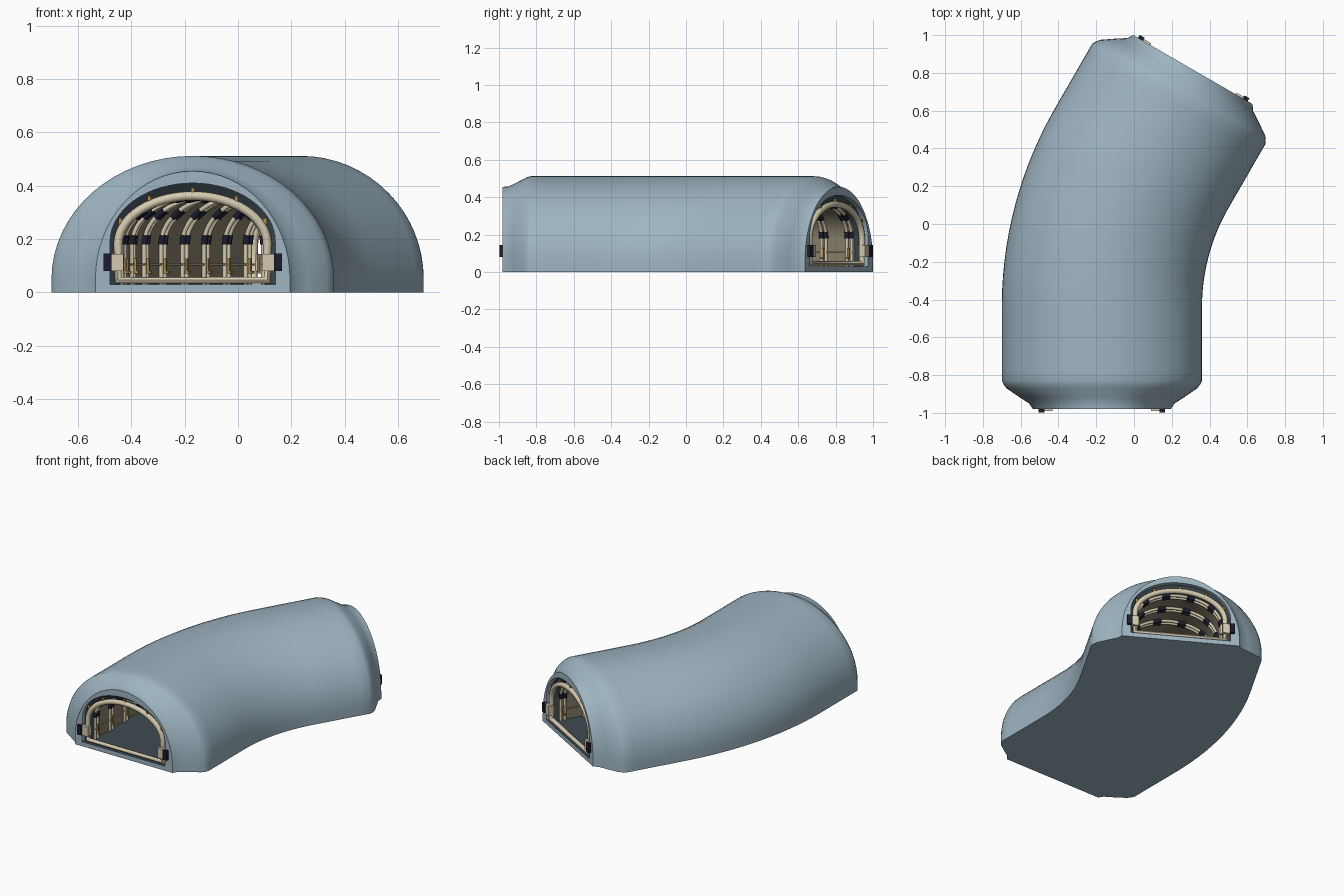
import bpy, bmesh
from math import sin, cos, pi, radians
from mathutils import Vector, Matrix

if "Cube" in bpy.data.objects:
    bpy.data.objects.remove(bpy.data.objects["Cube"])


def material(name, rgb):
    m = bpy.data.materials.new(name)
    m.use_nodes = True
    m.diffuse_color = (*rgb, 1)
    m.node_tree.nodes["Principled BSDF"].inputs["Base Color"].default_value = (*rgb, 1)
    return m


SHELL = material("pale blue shell", (0.34, 0.46, 0.54))
LINING = material("olive lining", (0.25, 0.22, 0.15))
FLOOR = material("dark slate floor", (0.05, 0.07, 0.08))
CREAM = material("cream tube", (0.66, 0.59, 0.43))
NAVY = material("navy pad", (0.012, 0.012, 0.028))
GOLD = material("gold clip", (0.42, 0.27, 0.08))

# Tunnel path: straight, a 30 degree bend, straight
STRAIGHT, RADIUS, BEND = 0.54, 1.58, radians(30)
ARC = RADIUS * BEND
TOTAL = 2 * STRAIGHT + ARC
START = Vector((-0.17, -0.98, 0))


def heading(s):
    return min(max((s - STRAIGHT) / RADIUS, 0), BEND)


def place(s, u, z):
    """Point at distance s on the path, u to the side and z up."""
    a = heading(s)
    p = START + Vector((RADIUS * (1 - cos(a)), min(s, STRAIGHT) + RADIUS * sin(a), z))
    rest = max(s - STRAIGHT - ARC, 0)
    return p + Vector((sin(a), cos(a), 0)) * rest + Vector((cos(a), -sin(a), 0)) * u


def arch(half, base, spring, top, n=32):
    """Arch outline with straight feet and an elliptical crown."""
    crown = [(half * cos(pi * i / n), spring + (top - spring) * sin(pi * i / n))
             for i in range(n + 1)]
    return [(half, base)] + crown + [(-half, base)]


def finish(name, mesh, mats, angle=40):
    ob = bpy.data.objects.new(name, mesh)
    bpy.context.scene.collection.objects.link(ob)
    for m in mats:
        mesh.materials.append(m)
    bpy.ops.object.select_all(action='DESELECT')
    ob.select_set(True)
    bpy.context.view_layer.objects.active = ob
    bpy.ops.object.shade_smooth_by_angle(angle=radians(angle))


def tubes(name, paths, radius, mat, closed=False):
    cu = bpy.data.curves.new(name, 'CURVE')
    cu.dimensions = '3D'
    cu.bevel_depth = radius
    cu.bevel_resolution = 2
    cu.use_fill_caps = True
    for path in paths:
        sp = cu.splines.new('POLY')
        sp.points.add(len(path) - 1)
        for pt, co in zip(sp.points, path):
            pt.co = (*co, 1)
        sp.use_cyclic_u = closed
    tmp = bpy.data.objects.new(name + " curve", cu)
    bpy.context.scene.collection.objects.link(tmp)
    deps = bpy.context.evaluated_depsgraph_get()
    mesh = bpy.data.meshes.new_from_object(tmp.evaluated_get(deps))
    bpy.data.objects.remove(tmp)
    finish(name, mesh, [mat], 50)


def boxes(name, items, mat):
    """Boxes given as (s, u, z, width, depth, height), turned with the path."""
    bm = bmesh.new()
    for s, u, z, w, d, h in items:
        m = (Matrix.Translation(place(s, u, z)) @ Matrix.Rotation(-heading(s), 4, 'Z')
             @ Matrix.Diagonal((w, d, h, 1)))
        bmesh.ops.create_cube(bm, size=1, matrix=m)
    mesh = bpy.data.meshes.new(name)
    bm.to_mesh(mesh)
    bm.free()
    finish(name, mesh, [mat], 20)


# Outer shell, tapered at both mouths, with the inner tunnel
TAPER = [(0, 0.365, 0.455), (0.03, 0.385, 0.457), (0.06, 0.432, 0.47),
         (0.11, 0.505, 0.497), (0.13, 0.52, 0.507), (0.15, 0.53, 0.512)]
STEPS = 28
body = [0.15 + (TOTAL - 0.3) * i / STEPS for i in range(1, STEPS)]
stations = TAPER + [(s, 0.53, 0.512) for s in body]
stations += [(TOTAL - s, h, t) for s, h, t in reversed(TAPER)]
last = len(stations) - 1

bm = bmesh.new()
outer, inner = [], []
for i, (s, half, top) in enumerate(stations):
    # Wide recess at each mouth, narrower lining beyond it
    hole = (0.31, 0.03, 0.19, 0.41) if min(i, last - i) < 2 else (0.272, 0.03, 0.18, 0.37)
    outer.append([bm.verts.new(place(s, u, z)) for u, z in arch(half, 0, 0.05, top)])
    inner.append([bm.verts.new(place(s, u, z)) for u, z in arch(*hole)])
count = len(outer[0])
for j in range(count):
    k = (j + 1) % count
    for i in range(last):
        bm.faces.new((outer[i][j], outer[i][k], outer[i + 1][k], outer[i + 1][j]))
        f = bm.faces.new((inner[i][j], inner[i + 1][j], inner[i + 1][k], inner[i][k]))
        depth = min(i, last - 1 - i)
        f.material_index = 2 if k == 0 or depth == 1 else (0 if depth == 0 else 1)
    for i in (0, last):
        bm.faces.new((outer[i][j], outer[i][k], inner[i][k], inner[i][j]))
bmesh.ops.recalc_face_normals(bm, faces=bm.faces)
shell_mesh = bpy.data.meshes.new("tunnel_shell")
bm.to_mesh(shell_mesh)
bm.free()
finish("tunnel_shell", shell_mesh, [SHELL, LINING, FLOOR], 35)

# Rounded tube frame in each mouth
FRAME = arch(0.28, 0.046, 0.18, 0.362)
ENDS = [(0.02, -1), (TOTAL - 0.02, 1)]
tubes("mouth_frame", [[place(s, u, z) for u, z in FRAME] for s, _ in ENDS], 0.017, CREAM, True)

# Inner ribs, each a pair of thin hoops with padded sleeves
RIB = arch(0.266, 0.03, 0.18, 0.361)
RIBS = 12
rib_at = [0.09 + (TOTAL - 0.18) * i / (RIBS - 1) for i in range(RIBS)]
hoops, pads = [], []
for s in rib_at:
    for off in (-0.014, 0.014):
        hoop = [place(s + off, u, z) for u, z in RIB]
        hoops.append(hoop)
        for a in (1, 7, 13, 19, 25, 31):
            pads.append(hoop[a:a + 3])
tubes("rib_hoops", hoops, 0.009, CREAM)
tubes("rib_pads", pads, 0.013, NAVY)

# Low side rails following the tunnel
rail_at = [0.05 + (TOTAL - 0.1) * i / 30 for i in range(31)]
tubes("side_rails", [[place(s, u, 0.105) for s in rail_at] for u in (-0.262, 0.262)], 0.004, CREAM)

# Gold clips at rib feet and around the mouth frames
clips = []
for s in rib_at:
    for side in (-1, 1):
        clips.append((s, side * 0.256, 0.1, 0.01, 0.012, 0.055))
        clips.append((s, side * 0.252, 0.075, 0.02, 0.016, 0.01))
for s, _ in ENDS:
    for j in (5, 11, 17, 23, 29):
        u, z = FRAME[j]
        clips.append((s, u * 1.05, z + 0.018, 0.014, 0.012, 0.024))
boxes("gold_clips", clips, GOLD)

# Side latches on each mouth
blocks, latches = [], []
for s, out in ENDS:
    for side in (-1, 1):
        blocks.append((s + out * 0.012, side * 0.283, 0.112, 0.045, 0.036, 0.065))
        latches.append((s + out * 0.017, side * 0.32, 0.113, 0.03, 0.042, 0.064))
boxes("latch_blocks", blocks, CREAM)
boxes("latch_pads", latches, NAVY)
